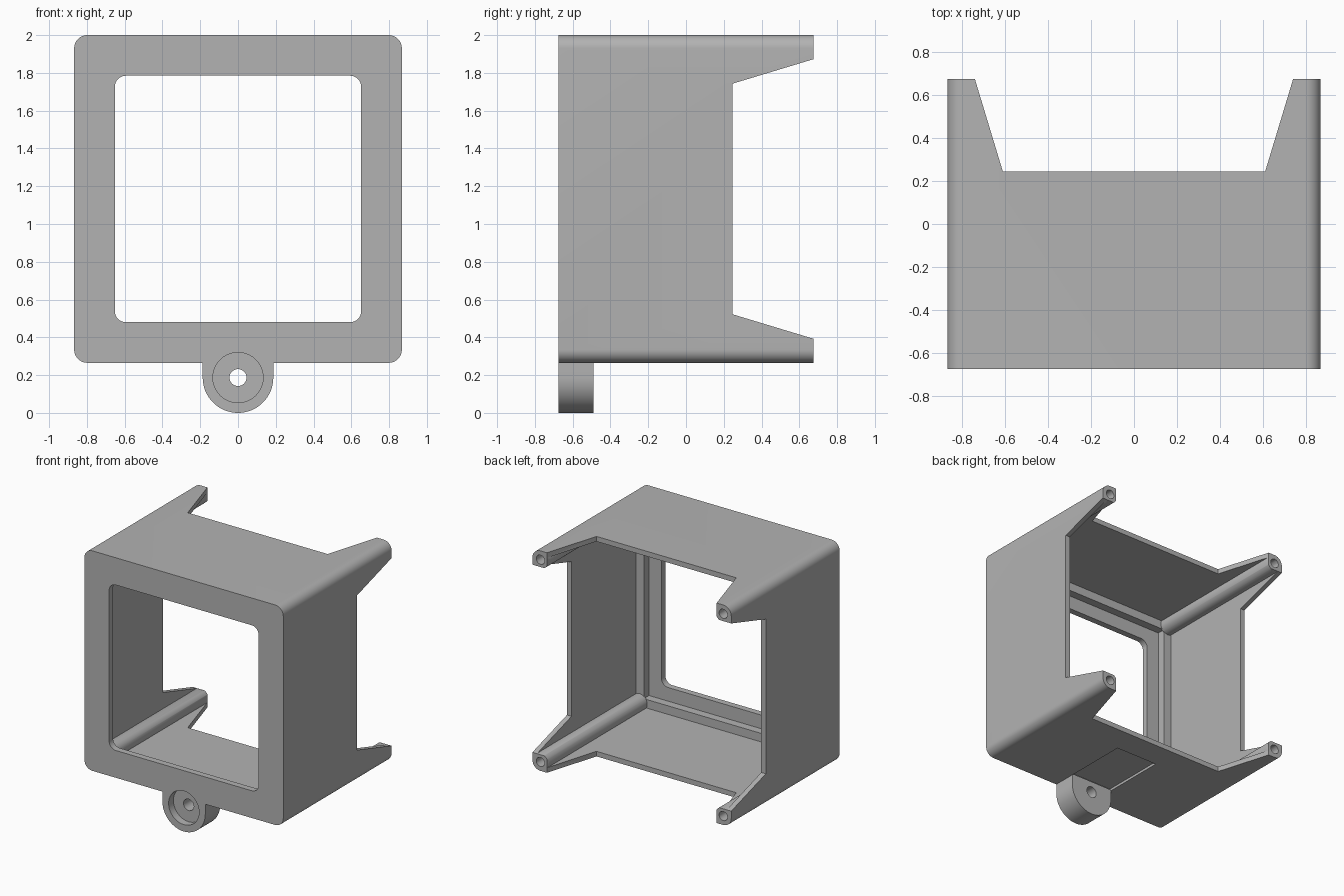
import bpy
import bmesh
from math import pi, cos, sin
from mathutils import Vector

cube = bpy.data.objects.get("Cube")
if cube:
    bpy.data.objects.remove(cube)

FRONT, BACK = -0.675, 0.675     # depth range of the housing
HALF = 0.8675                   # half width of the square body
MID = 2 - HALF                  # height of the body centre
LUG_Z = 0.187                   # lug centre height and radius

grey = bpy.data.materials.new("plain grey")
grey.use_nodes = True
colour = (0.45, 0.45, 0.45, 1)
grey.diffuse_color = colour
grey.node_tree.nodes["Principled BSDF"].inputs["Base Color"].default_value = colour


def arc(cx, cz, r, start, end, n):
    return [(cx + r * cos(start + (end - start) * i / n),
             cz + r * sin(start + (end - start) * i / n)) for i in range(n + 1)]


def rounded_square(half, r):
    pts = []
    for k, (sx, sz) in enumerate([(1, 1), (-1, 1), (-1, -1), (1, -1)]):
        pts += arc(sx * (half - r), MID + sz * (half - r), r, k * pi / 2, (k + 1) * pi / 2, 10)
    return pts


def square(half):
    return [(half, MID + half), (-half, MID + half), (-half, MID - half), (half, MID - half)]


def circle(cx, cz, r, n=40):
    return arc(cx, cz, r, 0, 2 * pi, n)[:-1]


def prism(name, pts, lo, hi, axis="y"):
    """Extrude a flat profile along one axis."""
    place = {"x": lambda a, b, t: (t, a, b),
             "y": lambda a, b, t: (a, t, b),
             "z": lambda a, b, t: (a, b, t)}[axis]
    bm = bmesh.new()
    face = bm.faces.new([bm.verts.new(place(a, b, lo)) for a, b in pts])
    ext = bmesh.ops.extrude_face_region(bm, geom=[face])
    moved = [v for v in ext["geom"] if isinstance(v, bmesh.types.BMVert)]
    bmesh.ops.translate(bm, verts=moved, vec=Vector(place(0, 0, hi - lo)))
    bmesh.ops.recalc_face_normals(bm, faces=bm.faces)
    mesh = bpy.data.meshes.new(name)
    bm.to_mesh(mesh)
    bm.free()
    mesh.materials.append(grey)
    obj = bpy.data.objects.new(name, mesh)
    bpy.context.collection.objects.link(obj)
    return obj


def combine(target, tool, operation):
    """Apply a boolean and discard the tool."""
    bpy.context.view_layer.objects.active = target
    mod = target.modifiers.new("shape", "BOOLEAN")
    mod.operation, mod.solver, mod.object = operation, "EXACT", tool
    bpy.ops.object.modifier_apply(modifier=mod.name)
    bpy.data.objects.remove(tool)


def cut(target, *args):
    combine(target, prism("cutter", *args), "DIFFERENCE")


# Body: hollow shell, stepped seat behind the front plate, and window
housing = prism("housing", rounded_square(HALF, 0.07), FRONT, BACK)
cut(housing, square(HALF - 0.04), FRONT + 0.115, 1)
cut(housing, square(0.76), FRONT + 0.05, 0)
cut(housing, rounded_square(0.6525, 0.06), -1, 0)

# Shallow recess under the floor behind the lug
floor = 2 - 2 * HALF
cut(housing, [(-0.185, -0.5), (0.185, -0.5), (0.185, 0.03), (-0.185, 0.03)],
    floor - 0.1, floor + 0.02, "z")

# Corner posts
corners = [(sx * (HALF - 0.07), MID + sz * (HALF - 0.07)) for sx in (-1, 1) for sz in (-1, 1)]
for x, z in corners:
    combine(housing, prism("corner_post", circle(x, z, 0.067), FRONT + 0.11, BACK), "UNION")

# Tapered gaps that leave four prongs at the back
near, far, slope = 0.245, 0.9, 0.13 / 0.43
a, b = 0.61, 0.61 + slope * (far - near)
cut(housing, [(near, MID - a), (near, MID + a), (far, MID + b), (far, MID - b)], -1, 1, "x")
cut(housing, [(-a, near), (a, near), (b, far), (-b, far)], 0, 2.2, "z")

# Screw holes in the prong tips
for x, z in corners:
    cut(housing, circle(x, z, 0.036, 24), BACK - 0.3, 1)

# Mounting lug with a counterbored hole
lug_outline = arc(0, LUG_Z, LUG_Z, pi, 2 * pi, 32) + [(LUG_Z, floor + 0.01), (-LUG_Z, floor + 0.01)]
combine(housing, prism("mounting_lug", lug_outline, FRONT, -0.49), "UNION")
cut(housing, circle(0, LUG_Z, 0.133), -1, FRONT + 0.06)
cut(housing, circle(0, LUG_Z, 0.045, 28), -1, 0)

# Smooth the rounded surfaces, keep hard edges
bpy.ops.object.select_all(action="DESELECT")
housing.select_set(True)
bpy.context.view_layer.objects.active = housing
bpy.ops.object.shade_smooth_by_angle(angle=pi / 6)
